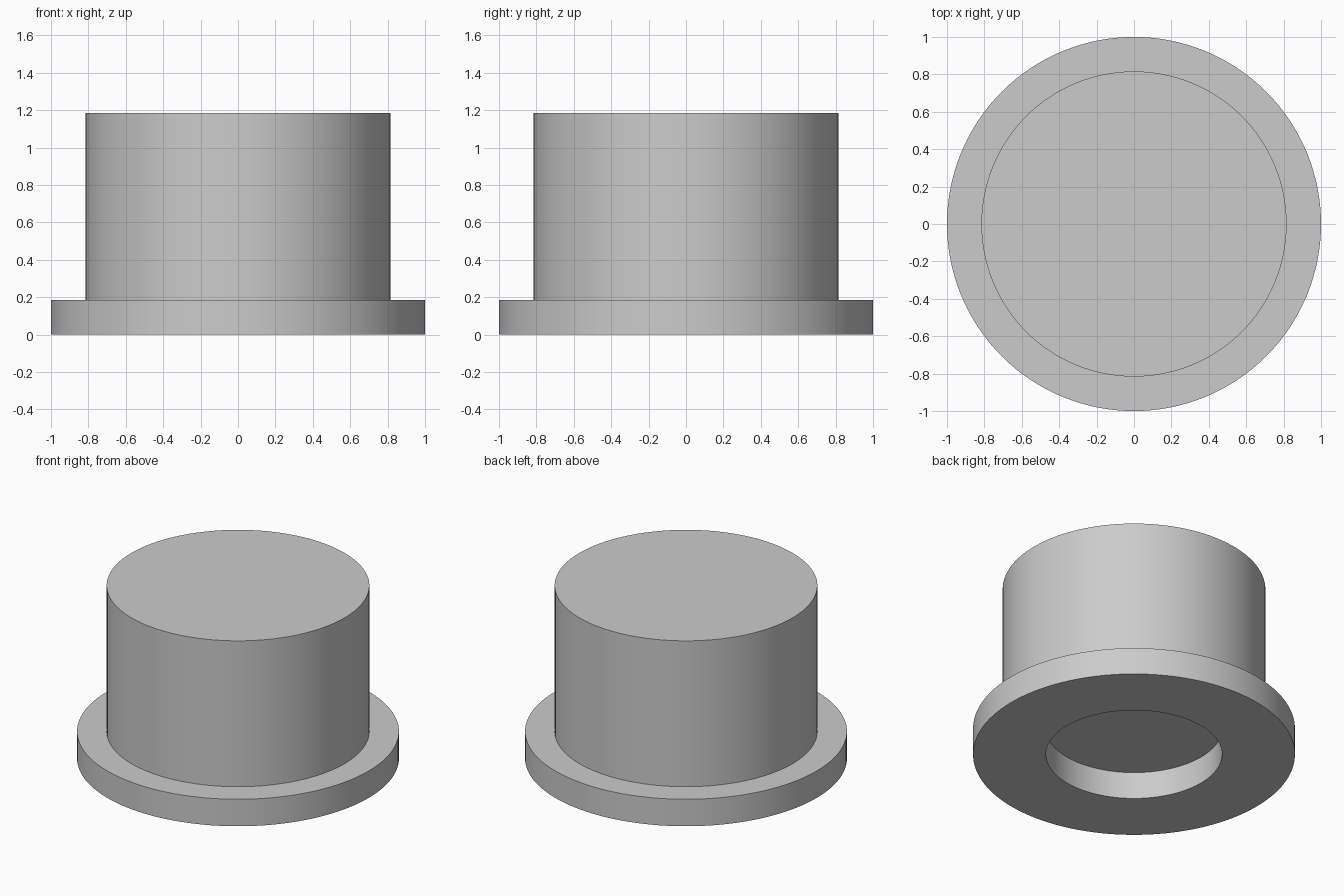
import bpy
import bmesh
import math

cube = bpy.data.objects.get("Cube")
if cube:
    bpy.data.objects.remove(cube, do_unlink=True)

SEGMENTS = 128
FLANGE_RADIUS, BODY_RADIUS, BORE_RADIUS = 1.0, 0.816, 0.547
FLANGE_HEIGHT, TOTAL_HEIGHT = 0.185, 1.185

# Plain grey for the whole part
grey = bpy.data.materials.new("light_grey")
grey.use_nodes = True
colour = (0.6, 0.6, 0.6, 1.0)
grey.diffuse_color = colour
grey.node_tree.nodes["Principled BSDF"].inputs["Base Color"].default_value = colour


def lathe(name, profile):
    """Revolve a (radius, z) profile around z, capping it at both ends."""
    bm = bmesh.new()
    rings = []
    for radius, z in profile:
        ring = []
        for i in range(SEGMENTS):
            a = math.tau * i / SEGMENTS
            ring.append(bm.verts.new((radius * math.cos(a), radius * math.sin(a), z)))
        rings.append(ring)
    for low, high in zip(rings, rings[1:]):
        for i in range(SEGMENTS):
            j = (i + 1) % SEGMENTS
            bm.faces.new((low[i], low[j], high[j], high[i]))
    bm.faces.new(rings[0])
    bm.faces.new(rings[-1])
    bmesh.ops.recalc_face_normals(bm, faces=bm.faces)
    mesh = bpy.data.meshes.new(name)
    bm.to_mesh(mesh)
    bm.free()
    mesh.materials.append(grey)
    obj = bpy.data.objects.new(name, mesh)
    bpy.context.collection.objects.link(obj)
    bpy.ops.object.select_all(action="DESELECT")
    obj.select_set(True)
    bpy.context.view_layer.objects.active = obj
    bpy.ops.object.shade_smooth_by_angle(angle=math.radians(30))
    return obj


# Solid plug with a wide flange and a shallow round recess underneath
lathe("flanged_plug", [
    (BORE_RADIUS, FLANGE_HEIGHT),
    (BORE_RADIUS, 0),
    (FLANGE_RADIUS, 0),
    (FLANGE_RADIUS, FLANGE_HEIGHT),
    (BODY_RADIUS, FLANGE_HEIGHT),
    (BODY_RADIUS, TOTAL_HEIGHT),
])
